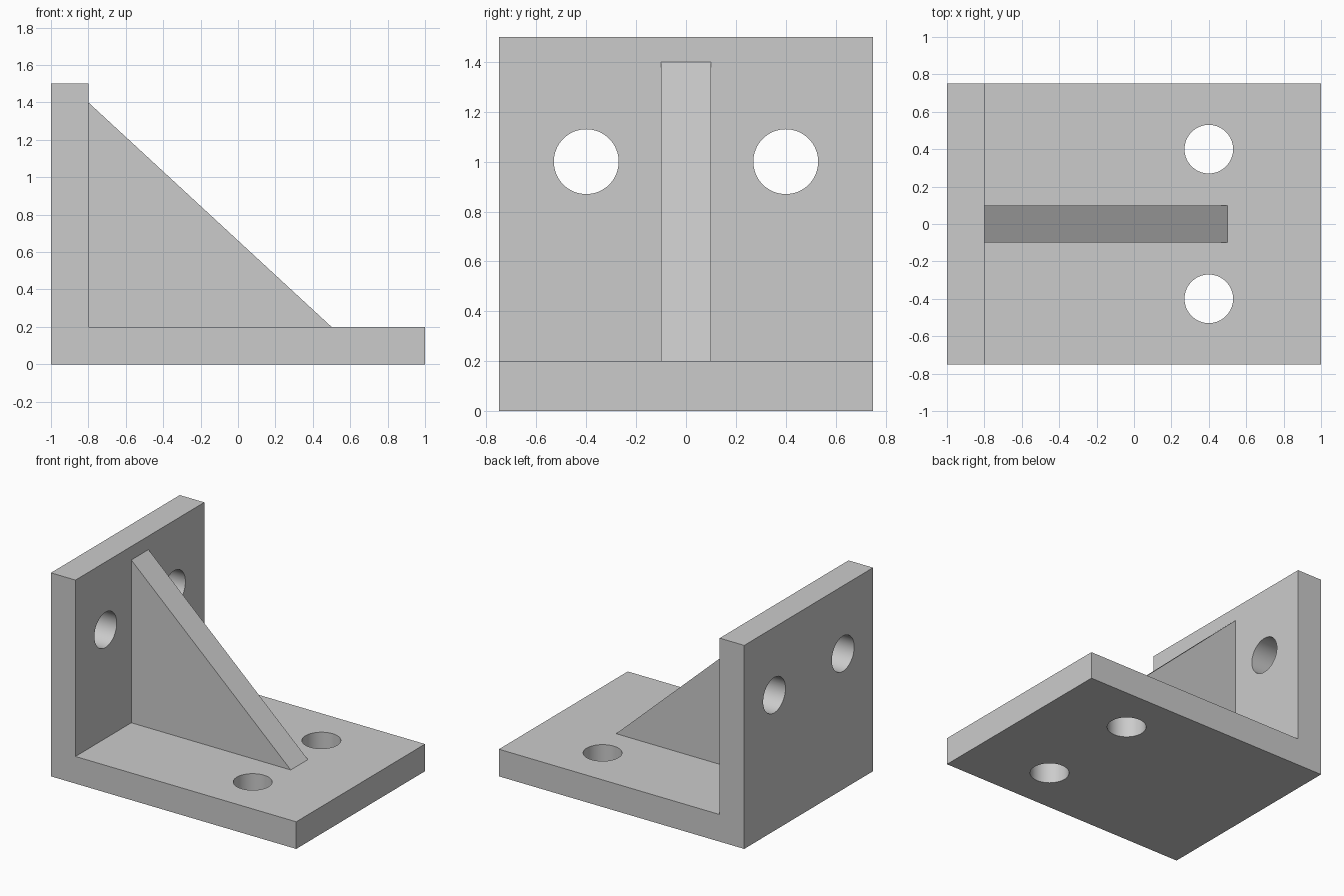
import bpy
import bmesh
import math

cube = bpy.data.objects.get("Cube")
if cube:
    bpy.data.objects.remove(cube, do_unlink=True)

# Single plain grey finish
grey = bpy.data.materials.new("plain_grey")
grey.use_nodes = True
colour = (0.6, 0.6, 0.6, 1)
grey.diffuse_color = colour
grey.node_tree.nodes["Principled BSDF"].inputs["Base Color"].default_value = colour

WIDTH, THICK, RIB = 1.5, 0.2, 0.2
HOLE_RADIUS, HOLE_Y = 0.13, 0.4


def extrude_profile(name, points, depth):
    """Solid from an x-z outline, centred on y = 0."""
    bm = bmesh.new()
    face = bm.faces.new([bm.verts.new((x, -depth / 2, z)) for x, z in points])
    result = bmesh.ops.extrude_face_region(bm, geom=[face])
    verts = [v for v in result["geom"] if isinstance(v, bmesh.types.BMVert)]
    bmesh.ops.translate(bm, verts=verts, vec=(0, depth, 0))
    bmesh.ops.recalc_face_normals(bm, faces=bm.faces)
    mesh = bpy.data.meshes.new(name)
    bm.to_mesh(mesh)
    bm.free()
    obj = bpy.data.objects.new(name, mesh)
    bpy.context.collection.objects.link(obj)
    mesh.materials.append(grey)
    return obj


def drill(target, location, rotation):
    """Cut a round through hole."""
    bpy.ops.mesh.primitive_cylinder_add(vertices=64, radius=HOLE_RADIUS, depth=2 * THICK,
                                        location=location, rotation=rotation)
    cutter = bpy.context.object
    cutter.name = "hole_cutter"
    cutter.hide_render = True
    cutter.data.materials.append(grey)
    mod = target.modifiers.new("hole", "BOOLEAN")
    mod.operation, mod.solver, mod.object = "DIFFERENCE", "EXACT", cutter
    bpy.context.view_layer.objects.active = target
    bpy.ops.object.modifier_apply(modifier=mod.name)
    bpy.data.objects.remove(cutter, do_unlink=True)


# L-shaped body: base plate and upright plate in one piece
inner = -1 + THICK
bracket = extrude_profile("bracket_body", [(-1, 0), (1, 0), (1, THICK), (inner, THICK),
                                           (inner, 1.5), (-1, 1.5)], WIDTH)

# Mounting holes, one pair in each plate
for y in (-HOLE_Y, HOLE_Y):
    drill(bracket, (0.4, y, THICK / 2), (0, 0, 0))
    drill(bracket, (-1 + THICK / 2, y, 1), (0, math.pi / 2, 0))

# Triangular stiffening rib
rib = extrude_profile("gusset_rib", [(inner, THICK), (0.5, THICK), (inner, 1.4)], RIB)

# Smooth hole walls, sharp plate edges
bpy.ops.object.select_all(action="DESELECT")
for obj in (bracket, rib):
    obj.select_set(True)
bpy.context.view_layer.objects.active = bracket
bpy.ops.object.shade_smooth_by_angle(angle=math.radians(30))
